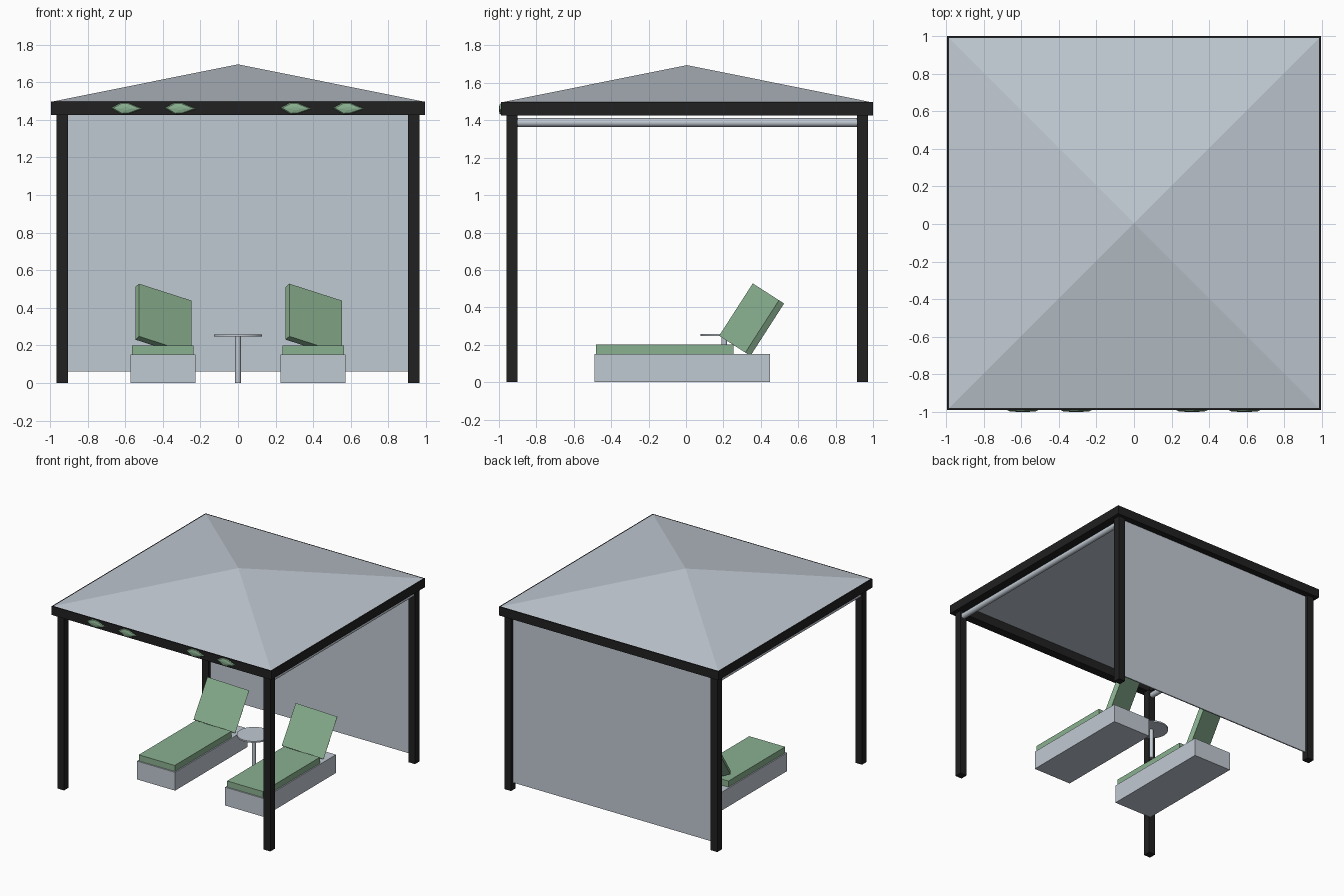
import bpy, bmesh, math
from mathutils import Vector

if "Cube" in bpy.data.objects:
    bpy.data.objects.remove(bpy.data.objects["Cube"])


def material(name, rgb):
    m = bpy.data.materials.new(name)
    m.diffuse_color = (*rgb, 1)
    m.use_nodes = True
    m.node_tree.nodes["Principled BSDF"].inputs["Base Color"].default_value = m.diffuse_color
    return m


GREY = material("pale grey", (0.53, 0.585, 0.645))
GREEN = material("sage green", (0.255, 0.44, 0.28))
BLACK = material("black", (0.015, 0.015, 0.015))


def hull(name, points, mat):
    """Convex solid around a few points."""
    bm = bmesh.new()
    for p in points:
        bm.verts.new(p)
    bmesh.ops.convex_hull(bm, input=bm.verts[:])
    bmesh.ops.dissolve_limit(bm, angle_limit=0.01, verts=bm.verts[:], edges=bm.edges[:])
    bmesh.ops.recalc_face_normals(bm, faces=bm.faces[:])
    me = bpy.data.meshes.new(name)
    bm.to_mesh(me)
    bm.free()
    me.materials.append(mat)
    ob = bpy.data.objects.new(name, me)
    bpy.context.collection.objects.link(ob)
    return ob


def box(name, x0, x1, y0, y1, z0, z1, mat):
    return hull(name, [(x, y, z) for x in (x0, x1) for y in (y0, y1) for z in (z0, z1)], mat)


def rod(name, centre, radius, length, mat, along_y=False, sides=32):
    bpy.ops.mesh.primitive_cylinder_add(
        vertices=sides, radius=radius, depth=length, location=centre,
        rotation=(math.pi / 2 if along_y else 0, 0, 0))
    ob = bpy.context.object
    ob.name = name
    ob.data.materials.append(mat)
    bpy.ops.object.shade_smooth_by_angle(angle=math.radians(40))


# Frame: beams and posts (frame sits slightly behind y = 0)
X, Y0, Y1, W = 0.995, -0.99, 1.0, 0.07
ZB, ZT = 1.425, 1.497
box("front_beam", -X, X, Y0, Y0 + W, ZB, ZT, BLACK)
box("back_beam", -X, X, Y1 - W, Y1, ZB, ZT, BLACK)
for side, s in (("left", -1), ("right", 1)):
    a, b = sorted((s * X, s * (X - W)))
    box(side + "_beam", a, b, Y0 + W, Y1 - W, ZB, ZT, BLACK)
    for end, y in (("front", -0.93), ("back", 0.943)):
        box(f"{end}_{side}_post", s * 0.935 - 0.03, s * 0.935 + 0.03,
            y - 0.03, y + 0.03, 0, ZB, BLACK)
    # Rolled-up side curtains
    rod(side + "_rolled_curtain", (s * 0.935, 0.0065, 1.388), 0.023, 1.813, GREY, True)

# Pyramid roof
hull("roof", [(x, y, 1.496) for x in (-0.99, 0.99) for y in (-0.985, 0.995)]
     + [(0, 0.005, 1.695)], GREY)

# Lowered back curtain
box("back_curtain", -0.905, 0.905, 0.938, 0.948, 0.06, ZB, GREY)

# Diamond ornaments on the front beam
outline = [(-0.085, 0.002), (-0.035, 0.03), (0.01, 0.03),
           (0.085, -0.002), (0.01, -0.028), (-0.03, -0.03)]
for i, cx in enumerate((-0.592, -0.307, 0.308, 0.588)):
    hull(f"diamond_{i + 1}",
         [(cx + k * x, y, 1.46 + k * z) for x, z in outline
          for k, y in ((1, -0.989), (0.85, -0.996), (0.3, -1.0))], GREEN)

# Two loungers, both with the same twisted backrest cushion
for side, cx in (("left", -0.4), ("right", 0.4)):
    box(side + "_lounger_base", cx - 0.173, cx + 0.173, -0.49, 0.45, 0, 0.15, GREY)
    box(side + "_seat_cushion", cx - 0.163, cx + 0.163, -0.48, 0.255, 0.15, 0.2, GREEN)
    top_left = Vector((cx - 0.127, 0.357, 0.528))
    across = Vector((0.28, 0.14, -0.09))
    down = Vector((0, -0.18, -0.28))
    back = across.cross(down).normalized() * 0.038
    hull(side + "_backrest_cushion",
         [top_left + across * i + down * j + back * k
          for i in (0, 1) for j in (0, 1) for k in (0, 1)], GREEN)

# Small round table
rod("table_leg", (0, 0.205, 0.123), 0.015, 0.246, GREY)
rod("table_top", (0, 0.205, 0.252), 0.127, 0.012, GREY, sides=48)
